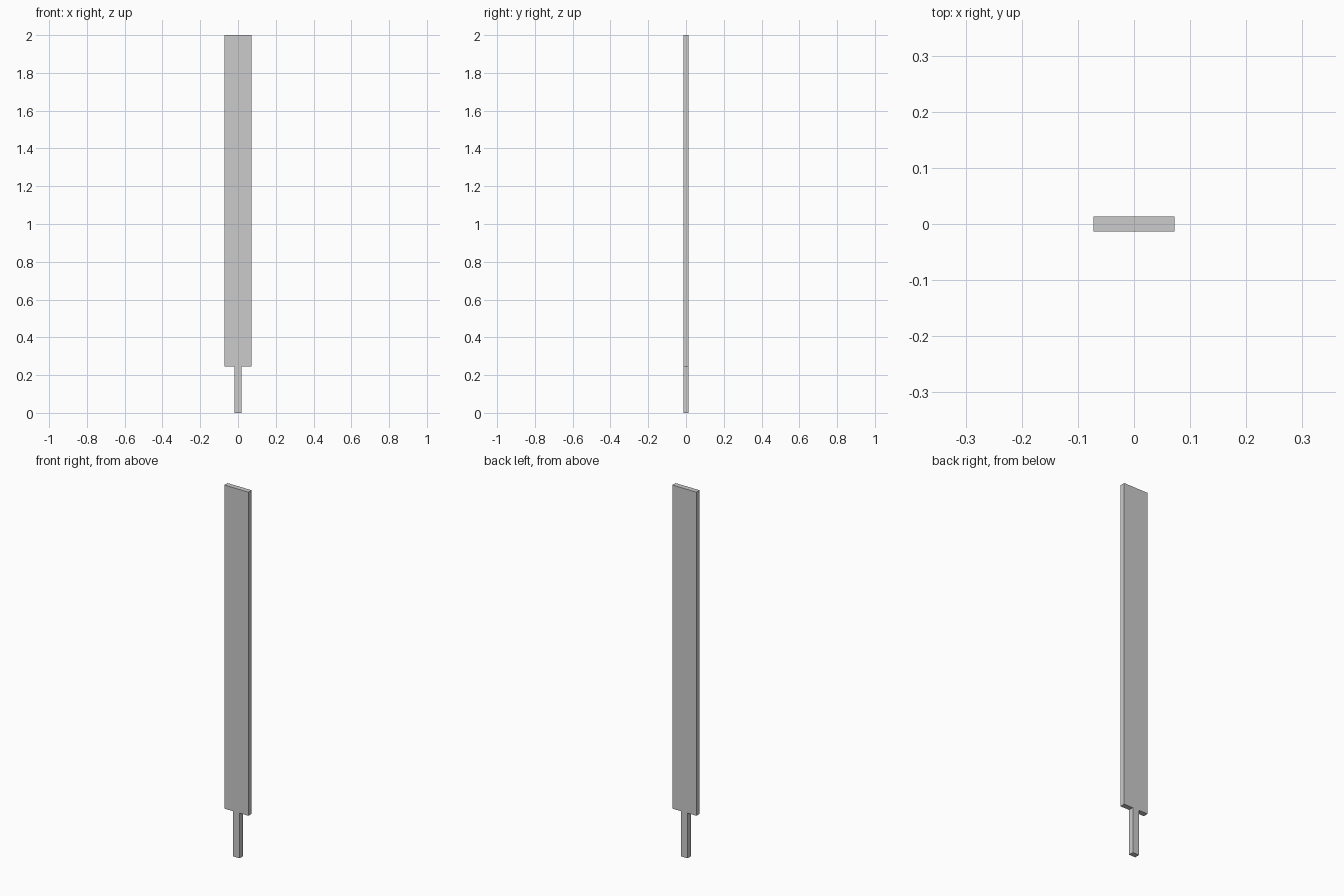
import bpy, bmesh

if "Cube" in bpy.data.objects:
    bpy.data.objects.remove(bpy.data.objects["Cube"])

HALF_THICK = 0.0138
SHOULDER_Z = 0.245

# Right half of the outline, from the foot of the tang up to the blade top
half = [(0.019, 0.0), (0.019, SHOULDER_Z), (0.0725, SHOULDER_Z), (0.0725, 2.0)]
outline = half + [(-x, z) for x, z in reversed(half)]

# Flat blade with narrow tang: one outline extruded through its thickness
bm = bmesh.new()
face = bm.faces.new([bm.verts.new((x, -HALF_THICK, z)) for x, z in outline])
ext = bmesh.ops.extrude_face_region(bm, geom=[face], use_keep_orig=True)
verts = [g for g in ext["geom"] if isinstance(g, bmesh.types.BMVert)]
bmesh.ops.translate(bm, vec=(0, 2 * HALF_THICK, 0), verts=verts)
bmesh.ops.recalc_face_normals(bm, faces=bm.faces)

mesh = bpy.data.meshes.new("blade_with_tang")
bm.to_mesh(mesh)
bm.free()
bpy.context.collection.objects.link(bpy.data.objects.new("blade_with_tang", mesh))
